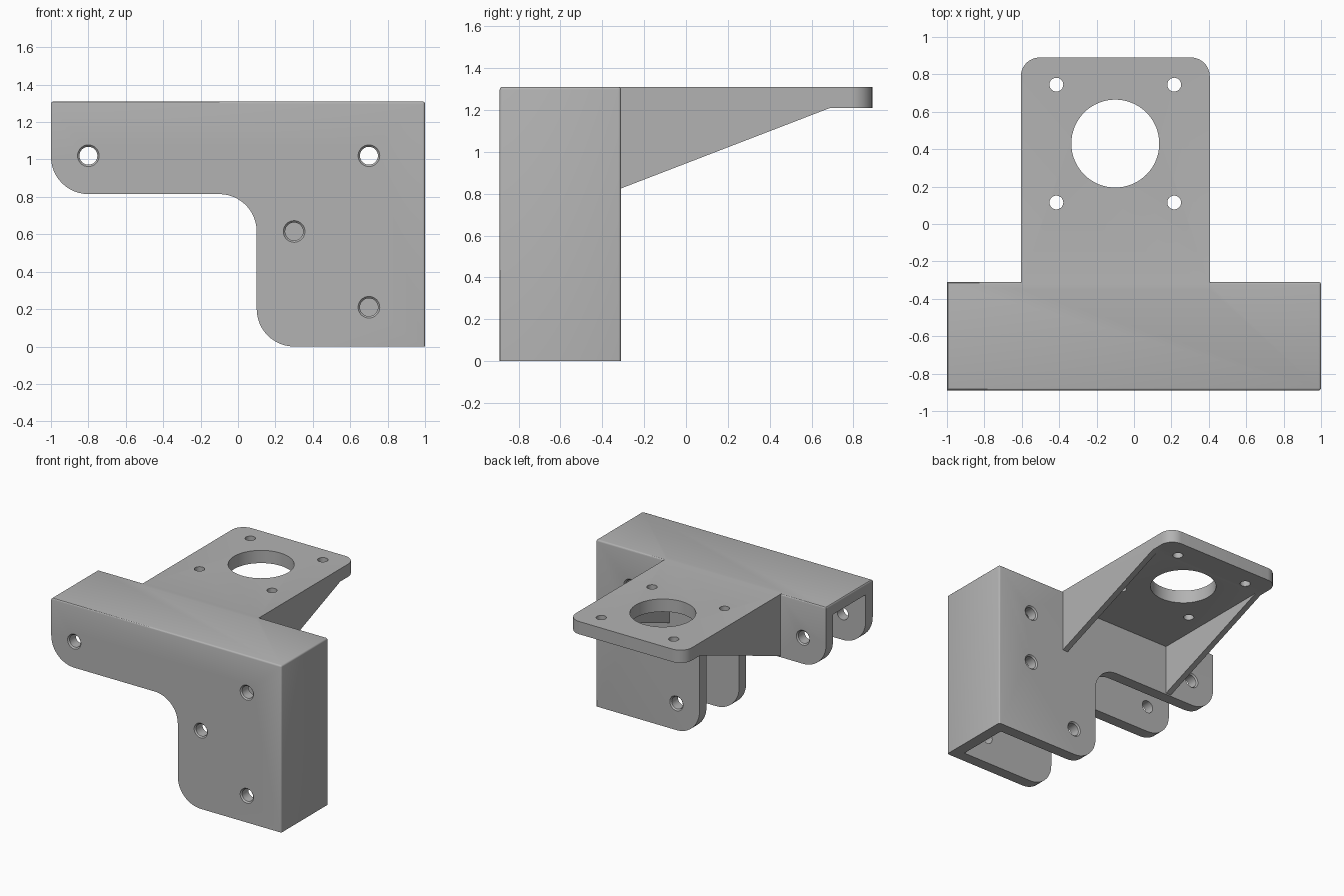
import bpy, bmesh, math
from mathutils import Vector

cube = bpy.data.objects.get("Cube")
if cube:
    bpy.data.objects.remove(cube, do_unlink=True)

grey = bpy.data.materials.new("plain grey")
grey.use_nodes = True
GREY = (0.45, 0.45, 0.45, 1)
grey.diffuse_color = GREY
grey.node_tree.nodes["Principled BSDF"].inputs["Base Color"].default_value = GREY

TOP, FRONT, BACK, WALL = 1.31, -0.89, -0.31, 0.087
PLATE_L, PLATE_R, GUSSET = -0.605, 0.405, 0.045


def finish(name, bm):
    bmesh.ops.recalc_face_normals(bm, faces=bm.faces)
    mesh = bpy.data.meshes.new(name)
    bm.to_mesh(mesh)
    bm.free()
    mesh.materials.append(grey)
    ob = bpy.data.objects.new(name, mesh)
    bpy.context.collection.objects.link(ob)
    return ob


def prism(points, offset):
    """Extrude a closed loop of 3D points along an offset."""
    bm = bmesh.new()
    face = bm.faces.new([bm.verts.new(p) for p in points])
    ext = bmesh.ops.extrude_face_region(bm, geom=[face], use_keep_orig=True)
    moved = [g for g in ext["geom"] if isinstance(g, bmesh.types.BMVert)]
    bmesh.ops.translate(bm, verts=moved, vec=offset)
    return bm


def box(name, lo, hi):
    (x0, y0, z0), (x1, y1, z1) = lo, hi
    loop = [(x0, y0, z0), (x1, y0, z0), (x1, y1, z0), (x0, y1, z0)]
    return finish(name, prism(loop, (0, 0, z1 - z0)))


def lathe(name, origin, direction, profile, sides=32):
    """Closed round cutter from (radius, distance) pairs along a direction."""
    bm = bmesh.new()
    turn = Vector(direction).to_track_quat('Z', 'Y')
    rings = []
    for r, h in profile:
        angles = [2 * math.pi * i / sides for i in range(sides)]
        rings.append([bm.verts.new(Vector(origin) + turn @ Vector(
            (r * math.cos(a), r * math.sin(a), h))) for a in angles])
    for a, b in zip(rings, rings[1:]):
        for i in range(sides):
            j = (i + 1) % sides
            bm.faces.new((a[i], a[j], b[j], b[i]))
    bm.faces.new(rings[0])
    bm.faces.new(rings[-1])
    return finish(name, bm)


def combine(target, tool, operation):
    mod = target.modifiers.new(operation.lower(), 'BOOLEAN')
    mod.operation, mod.solver, mod.object = operation, 'EXACT', tool
    bpy.context.view_layer.objects.active = target
    bpy.ops.object.modifier_apply(modifier=mod.name)
    bpy.data.objects.remove(tool, do_unlink=True)


def arc(cx, cz, r, start, end, steps=12):
    angles = [math.radians(start + (end - start) * i / steps) for i in range(steps + 1)]
    return [(cx + r * math.cos(a), cz + r * math.sin(a)) for a in angles]


# L-shaped clamp body with eased top and side edges
outline = [(1, 0), (1, TOP), (-1, TOP)]
outline += arc(-0.8, 1.015, 0.2, 180, 270)
outline += arc(-0.1, 0.615, 0.2, 90, 0)
outline += arc(0.3, 0.2, 0.2, 180, 270)
bm = prism([(x, FRONT, z) for x, z in outline], (0, BACK - FRONT, 0))
eased = [e for e in bm.edges
         if all(v.co.z > TOP - 0.01 for v in e.verts) or all(v.co.x > 0.99 for v in e.verts)]
eased = [e for e in eased if not all(v.co.z < 0.01 for v in e.verts)]
bmesh.ops.bevel(bm, geom=eased, offset=0.013, segments=3, profile=0.5, affect='EDGES')
bracket = finish("motor_bracket", bm)

# Channel open below and at the short end
combine(bracket, box("channel_cutter", (-1.2, FRONT + WALL, -0.2),
                     (1 - WALL, BACK - WALL, TOP - WALL)), 'DIFFERENCE')

# Motor shelf with two side gussets, cut from one wedge
root = BACK - 0.04
side = [(root, TOP), (0.89, TOP), (0.89, 1.21), (0.69, 1.21), (BACK, 0.825), (root, 0.825)]
bm = prism([(PLATE_L, y, z) for y, z in side], (PLATE_R - PLATE_L, 0, 0))
corners = [e for e in bm.edges if all(v.co.y > 0.88 for v in e.verts)
           and abs(e.verts[0].co.z - e.verts[1].co.z) > 0.05]
bmesh.ops.bevel(bm, geom=corners, offset=0.1, segments=10, profile=0.5, affect='EDGES')
shelf = finish("motor_shelf", bm)
combine(shelf, box("pocket_cutter", (PLATE_L + GUSSET, BACK - 0.01, 0.5),
                   (PLATE_R - GUSSET, 0.75, 1.21)), 'DIFFERENCE')
combine(bracket, shelf, 'UNION')

# Motor opening and its four screw holes
cx, cy, pitch = -0.1, 0.43, 0.315
drills = [(cx, cy, 0.235, 64)]
drills += [(cx + sx * pitch, cy + sy * pitch, 0.037, 24) for sx in (-1, 1) for sy in (-1, 1)]
for x, y, r, sides in drills:
    combine(bracket, lathe("motor_drill", (x, y, TOP), (0, 0, -1),
                           [(r, -0.1), (r, 0.2)], sides), 'DIFFERENCE')

# Chamfered bolt holes, staggered between the front and back walls
bolt = [(0.068, -0.01), (0.048, 0.01), (0.048, 0.15)]
shared = [(-0.8, 1.02), (0.7, 1.02)]
walls = [(FRONT, 1, shared + [(0.3, 0.615), (0.7, 0.21)]),
         (BACK, -1, shared + [(0.7, 0.615), (0.3, 0.21)])]
for y, inward, holes in walls:
    for x, z in holes:
        combine(bracket, lathe("bolt_drill", (x, y, z), (0, inward, 0), bolt), 'DIFFERENCE')

# Smooth the fillets and holes, keep the edges crisp
bpy.ops.object.select_all(action='DESELECT')
bracket.select_set(True)
bpy.context.view_layer.objects.active = bracket
bpy.ops.object.shade_smooth_by_angle(angle=math.radians(30))
